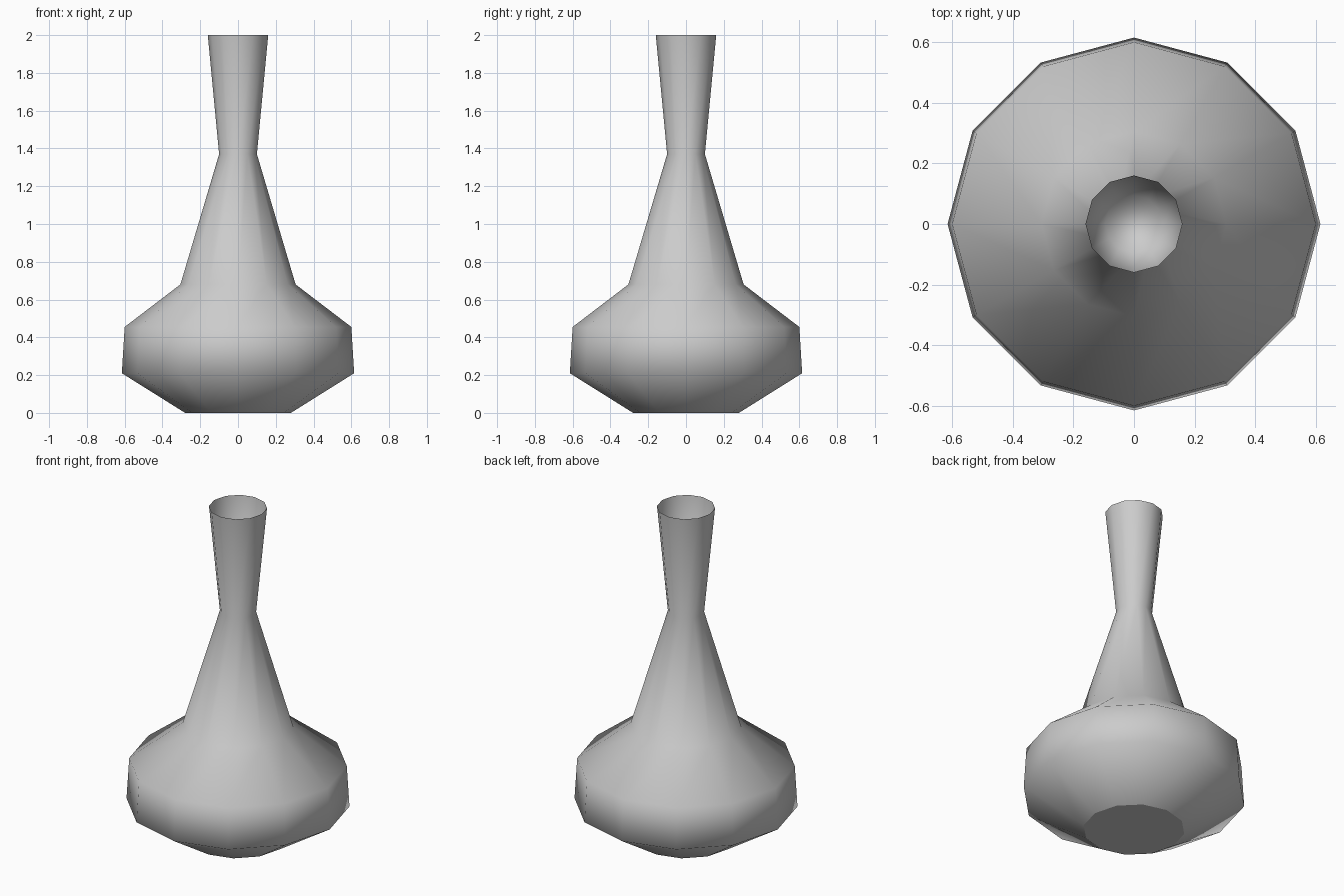
import bpy
import bmesh
from math import cos, sin, tau

SIDES = 12

cube = bpy.data.objects.get("Cube")
if cube:
    bpy.data.objects.remove(cube, do_unlink=True)

glaze = bpy.data.materials.new("pale grey")
glaze.use_nodes = True
grey = (0.6, 0.6, 0.6, 1)
glaze.diffuse_color = grey
glaze.node_tree.nodes["Principled BSDF"].inputs["Base Color"].default_value = grey


def lathe(name, profile, smooth_cap):
    """Revolve (radius, height) points around z and close the first ring."""
    bm = bmesh.new()
    rings = [[bm.verts.new((r * cos(tau * i / SIDES), r * sin(tau * i / SIDES), z))
              for i in range(SIDES)] for r, z in profile]
    for low, high in zip(rings, rings[1:]):
        for i in range(SIDES):
            j = (i + 1) % SIDES
            bm.faces.new((low[i], low[j], high[j], high[i])).smooth = True
    cap = bm.faces.new(rings[0][::-1])
    cap.smooth = smooth_cap
    for edge in cap.edges:
        edge.smooth = smooth_cap
    mesh = bpy.data.meshes.new(name)
    if smooth_cap:  # the hollow is seen from inside
        bmesh.ops.reverse_faces(bm, faces=bm.faces[:])
    bm.to_mesh(mesh)
    bm.free()
    mesh.materials.append(glaze)
    obj = bpy.data.objects.new(name, mesh)
    bpy.context.collection.objects.link(obj)
    return obj


# Outer wall: flat foot, belly, shoulder, narrow neck, flared lip
lathe("vase_body", [(0.28, 0), (0.615, 0.21), (0.60, 0.455), (0.305, 0.68),
                    (0.10, 1.37), (0.16, 2)], False)

# Inner wall of the neck, meeting the body at a thin lip
lathe("neck_hollow", [(0.095, 1.38), (0.16, 2)], True)
